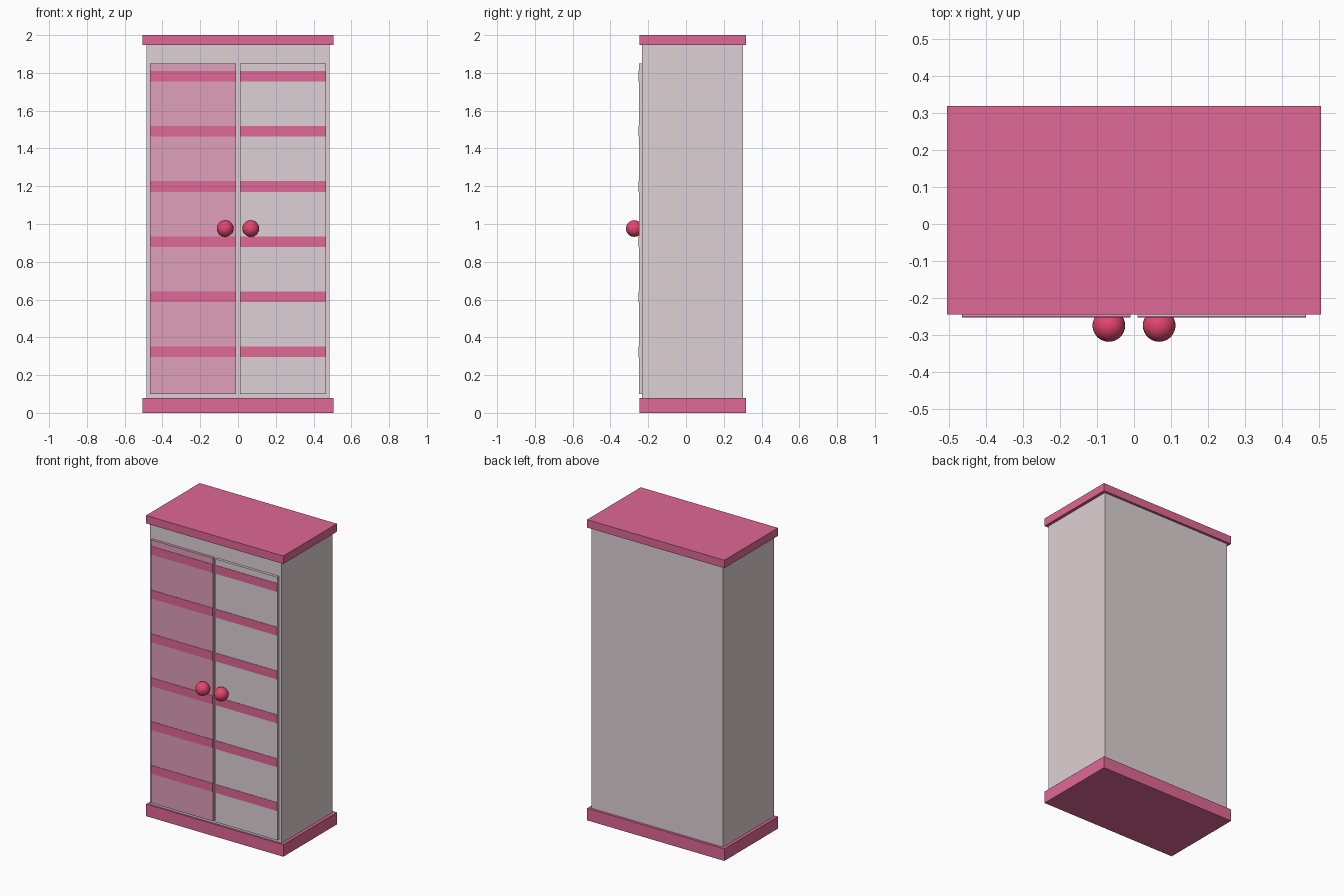
import bpy

if "Cube" in bpy.data.objects:
    bpy.data.objects.remove(bpy.data.objects["Cube"])


def material(name, rgb):
    m = bpy.data.materials.new(name)
    m.diffuse_color = (*rgb, 1)
    m.use_nodes = True
    m.node_tree.nodes["Principled BSDF"].inputs["Base Color"].default_value = m.diffuse_color
    return m


PINK = material("pink", (0.74, 0.14, 0.30))
ROSE = material("pale_rose", (0.74, 0.35, 0.49))
PALE = material("pale_grey", (0.73, 0.64, 0.66))
RED = material("knob_red", (0.78, 0.06, 0.16))


def box(name, x, y, z, mat):
    """Box spanning the given (min, max) ranges."""
    spans = (x, y, z)
    bpy.ops.mesh.primitive_cube_add(size=1, location=[(a + b) / 2 for a, b in spans])
    ob = bpy.context.object
    ob.name = name
    ob.scale = [b - a for a, b in spans]
    bpy.ops.object.transform_apply(location=False, rotation=False, scale=True)
    ob.data.materials.append(mat)
    return ob


# Carcass with overhanging plinth and top
box("cabinet_body", (-0.485, 0.485), (-0.233, 0.302), (0.004, 1.96), PALE)
box("plinth", (-0.505, 0.505), (-0.245, 0.318), (0, 0.08), PINK)
box("top_board", (-0.505, 0.505), (-0.245, 0.318), (1.947, 2.0), PINK)

# Two doors, each with six stripes and a round knob
for side, s, mat in (("left", -1, ROSE), ("right", 1, PALE)):
    span = tuple(sorted((s * 0.01, s * 0.465)))
    box(f"{side}_door", span, (-0.25, -0.228), (0.10, 1.85), mat)
    for i in range(6):
        z = 0.324 + i * 0.2915
        box(f"{side}_door_stripe_{i + 1}", span, (-0.2525, -0.24),
            (z - 0.028, z + 0.028), PINK)
    bpy.ops.mesh.primitive_uv_sphere_add(segments=32, ring_count=16, radius=0.044,
                                         location=(s * 0.068, -0.274, 0.976))
    knob = bpy.context.object
    knob.name = f"{side}_knob"
    knob.data.materials.append(RED)
    bpy.ops.object.shade_smooth()
